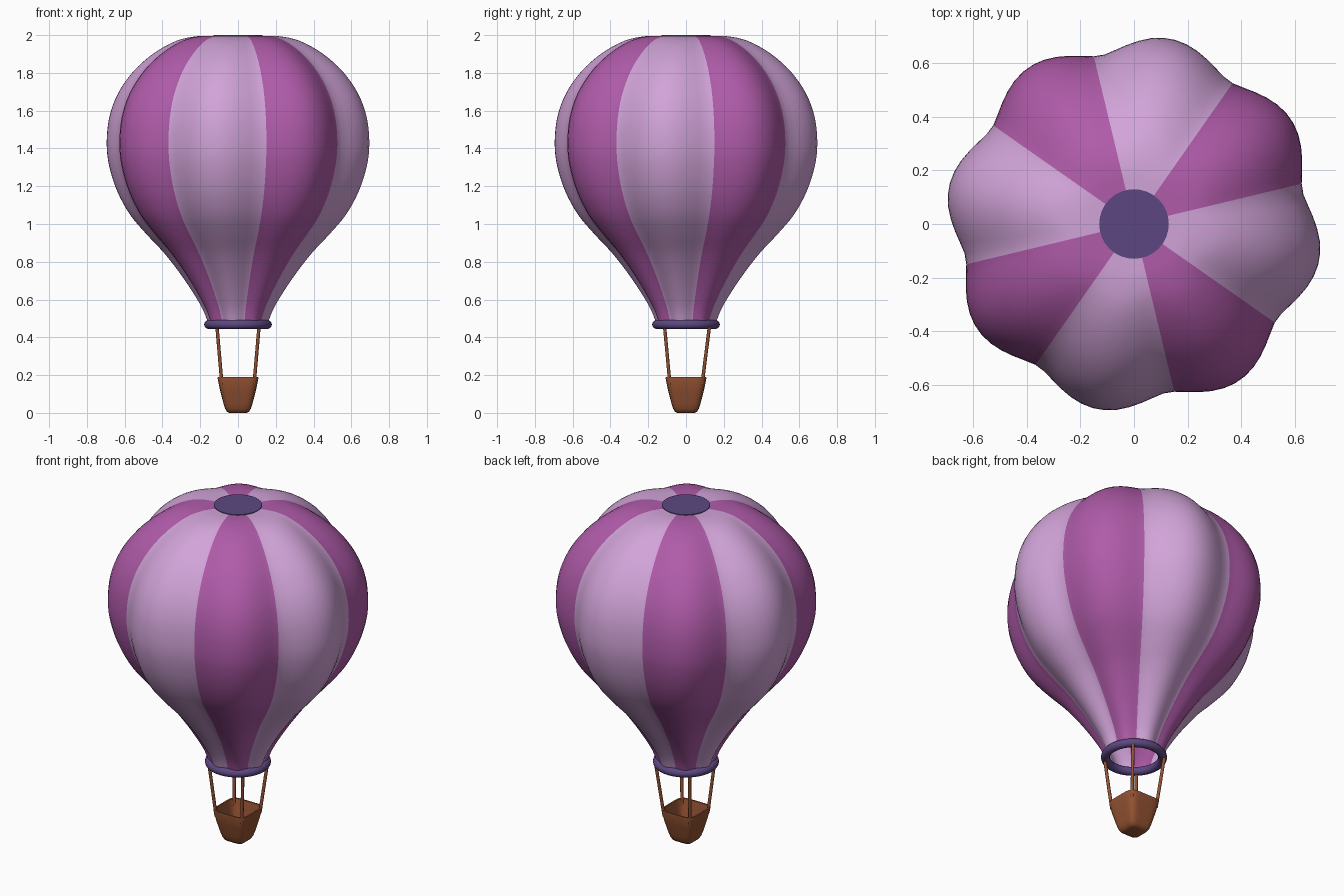
import bpy, bmesh, math
from mathutils import Vector

if "Cube" in bpy.data.objects:
    bpy.data.objects.remove(bpy.data.objects["Cube"])


def material(name, rgb):
    m = bpy.data.materials.new(name)
    m.diffuse_color = (*rgb, 1)
    m.use_nodes = True
    m.node_tree.nodes["Principled BSDF"].inputs["Base Color"].default_value = m.diffuse_color
    return m


LILAC = material("lilac", (0.64, 0.37, 0.69))
MAGENTA = material("magenta", (0.434, 0.105, 0.40))
PURPLE = material("deep purple", (0.107, 0.064, 0.22))
BROWN = material("wicker brown", (0.29, 0.084, 0.032))


def finish(ob, name, mats, angle=40):
    ob.name = name
    for m in mats:
        ob.data.materials.append(m)
    bpy.ops.object.select_all(action='DESELECT')
    ob.select_set(True)
    bpy.context.view_layer.objects.active = ob
    bpy.ops.object.shade_smooth_by_angle(angle=math.radians(angle))


def loft(name, rings, mats, cap_start=False, cap_end=False, rule=None, angle=40):
    """Skin a stack of equal-length point rings; rule(column) picks the colour."""
    bm = bmesh.new()
    vs = [[bm.verts.new(p) for p in r] for r in rings]
    n = len(vs[0])
    for a, b in zip(vs, vs[1:]):
        for i in range(n):
            j = (i + 1) % n
            f = bm.faces.new((a[i], a[j], b[j], b[i]))
            if rule:
                f.material_index = rule(i)
    if cap_start:
        bm.faces.new(vs[0][::-1])
    if cap_end:
        bm.faces.new(vs[-1])
    me = bpy.data.meshes.new(name)
    bm.to_mesh(me)
    bm.free()
    ob = bpy.data.objects.new(name, me)
    bpy.context.collection.objects.link(ob)
    finish(ob, name, mats, angle)


def smooth_path(pts, steps=4):
    """Catmull-Rom curve through 2D points."""
    p = [Vector(q) for q in pts]
    p = [2 * p[0] - p[1]] + p + [2 * p[-1] - p[-2]]
    out = []
    for a, b, c, d in zip(p, p[1:], p[2:], p[3:]):
        for k in range(steps):
            t = k / steps
            out.append(0.5 * (2 * b + (c - a) * t + (2 * a - 5 * b + 4 * c - d) * t * t
                              + (3 * b - a - 3 * c + d) * t ** 3))
    return out + [p[-2]]


# Envelope: scalloped gores, narrow magenta ones between wide lilac ones
DARK, LIGHT = 11, 13
angles = []
for q in range(4):
    start = 13.5 + 90 * q
    angles += [math.radians(start + 41.5 * i / DARK) for i in range(DARK)]
    angles += [math.radians(start + 41.5 + 48.5 * i / LIGHT) for i in range(LIGHT)]

profile = [(.160, .475), (.19, .55), (.25, .65), (.32, .75), (.40, .85), (.495, .95),
           (.58, 1.05), (.647, 1.17), (.69, 1.3), (.705, 1.42), (.692, 1.56),
           (.645, 1.69), (.56, 1.81), (.45, 1.905), (.33, 1.97), (.22, 1.994), (.12, 1.996)]
rings = []
for r, z in smooth_path(profile):
    depth = 0.092 * (min(1, max(0, (r - .12) / .2)) if z > 1.5 else 1)
    ring = []
    for a in angles:
        wave = abs(math.sin(4 * (a - math.radians(11.25)))) ** 1.5
        rr = r * (1 - depth * (1 - wave))
        ring.append((rr * math.cos(a), rr * math.sin(a), z))
    rings.append(ring)
loft("envelope", rings, [LILAC, MAGENTA], cap_end=True,
     rule=lambda i: 1 if i % (DARK + LIGHT) < DARK else 0, angle=60)

# Crown disc
bpy.ops.mesh.primitive_cylinder_add(vertices=32, radius=.13, depth=.008, location=(0, 0, 1.996))
finish(bpy.context.object, "crown_disc", [PURPLE])

# Mouth ring
bpy.ops.mesh.primitive_torus_add(major_radius=.155, minor_radius=.024, major_segments=48,
                                 minor_segments=14, location=(0, 0, .468))
finish(bpy.context.object, "mouth_ring", [PURPLE], 60)


# Basket: hollow rounded square, tapering to a soft base
def rounded_square(h, z, power=5.5, n=48):
    ring = []
    for i in range(n):
        c, s = math.cos(math.tau * i / n), math.sin(math.tau * i / n)
        k = h / (abs(c) ** power + abs(s) ** power) ** (1 / power)
        ring.append((k * c, k * s, z))
    return ring


walls = [(.045, 0), (.058, .006), (.068, .022), (.077, .05), (.095, .12), (.108, .182),
         (.107, .189), (.098, .189), (.085, .12), (.067, .04)]
loft("basket", [rounded_square(*w) for w in walls], [BROWN], True, True)

# Ropes from basket corners to the ring
for sx in (-1, 1):
    for sy, label in ((-1, "front"), (1, "back")):
        a = Vector((sx * .085, sy * .085, .15))
        b = Vector((sx * .112, sy * (.114 if sy < 0 else .125), .465))
        d = b - a
        bpy.ops.mesh.primitive_cylinder_add(vertices=12, radius=.009, depth=d.length,
                                            location=(a + b) / 2,
                                            rotation=d.to_track_quat('Z', 'Y').to_euler())
        finish(bpy.context.object, f"{label}_{'left' if sx < 0 else 'right'}_rope", [BROWN])
